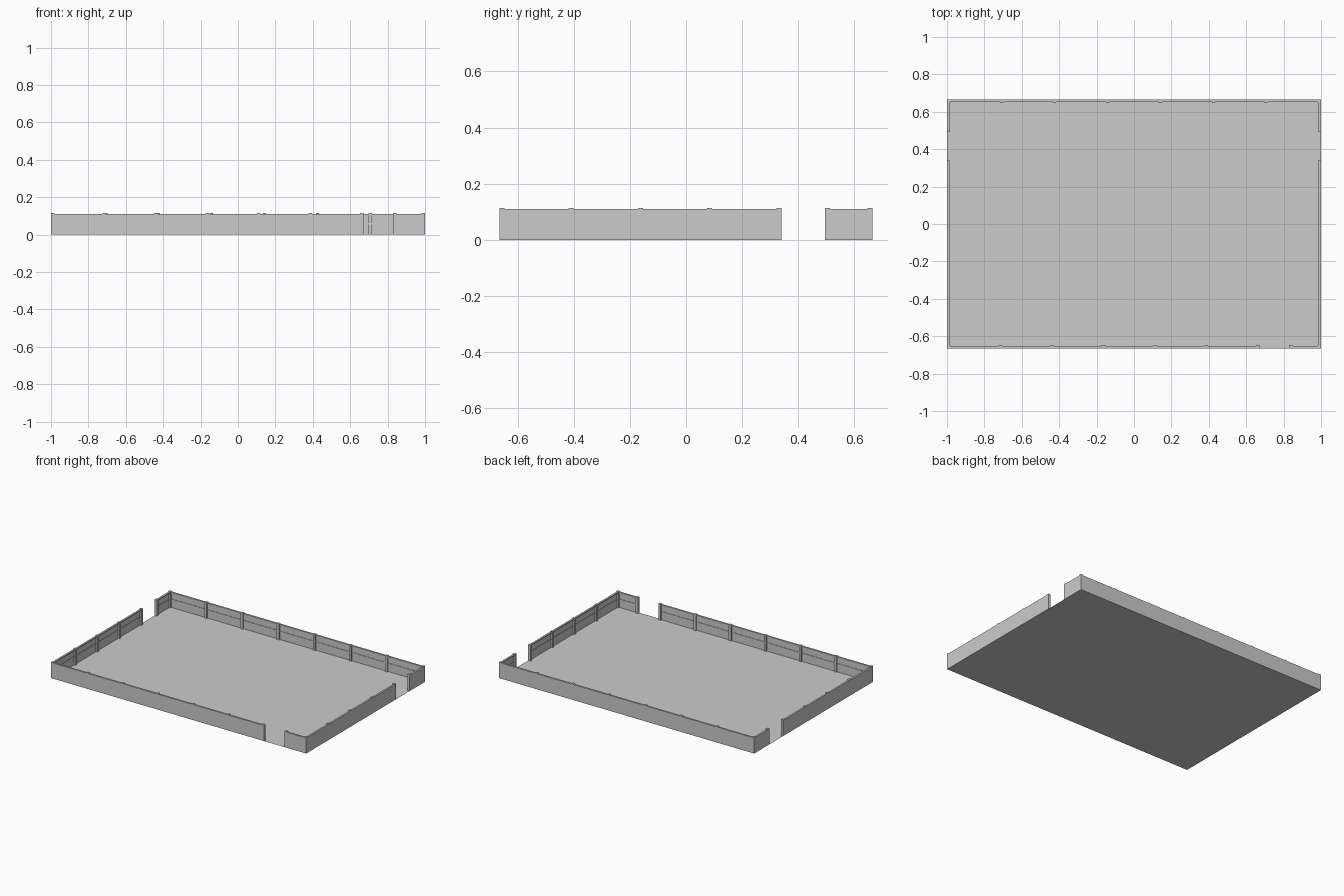
import bpy
from mathutils import Matrix, Vector

if "Cube" in bpy.data.objects:
    bpy.data.objects.remove(bpy.data.objects["Cube"])

HX, HY = 1.0, 0.665      # half size of the yard
WALL_H, POST_H = 0.110, 0.114
POST_W = 0.018


def box_object(name, boxes, frame):
    """Join axis-aligned boxes (min, max), given in a wall's own frame, into one object."""
    verts, faces = [], []
    for (x0, y0, z0), (x1, y1, z1) in boxes:
        n = len(verts)
        for z in (z0, z1):
            for x, y in ((x0, y0), (x1, y0), (x1, y1), (x0, y1)):
                verts.append(frame @ Vector((x, y, z)))
        faces += [[n + i for i in f] for f in
                  ((3, 2, 1, 0), (4, 5, 6, 7), (0, 1, 5, 4),
                   (1, 2, 6, 5), (2, 3, 7, 6), (3, 0, 4, 7))]
    mesh = bpy.data.meshes.new(name)
    mesh.from_pydata(verts, [], faces)
    if frame.determinant() < 0:
        mesh.flip_normals()
    obj = bpy.data.objects.new(name, mesh)
    bpy.context.collection.objects.link(obj)
    return obj


def fence(side, spans, frame):
    """spans: (start, end, bays). Local x runs along the wall, +y points inward."""
    panels, rails, posts = [], [], []
    for a, b, bays in spans:
        panels.append(((a, 0, 0), (b, 0.007, WALL_H - 0.005)))
        # top cap, middle rail
        rails.append(((a, 0, WALL_H - 0.007), (b, 0.013, WALL_H)))
        rails.append(((a, 0.006, 0.055), (b, 0.010, 0.061)))
        for i in range(bays + 1):
            x = a + (b - a - POST_W) * i / bays
            posts.append(((x, 0, 0), (x + POST_W, 0.017, POST_H)))
    box_object(side + "_panels", panels, frame)
    box_object(side + "_rails", rails, frame)
    box_object(side + "_posts", posts, frame)


# Floor sheet
bpy.ops.mesh.primitive_plane_add(size=2)
floor = bpy.context.object
floor.name = "floor"
floor.data.transform(Matrix.Diagonal((HX, HY, 1, 1)))

# Front wall with one gateway, back wall unbroken
fence("front_wall", [(-HX, 0.67, 6), (0.83, HX, 1)], Matrix.Translation((0, -HY, 0)))
fence("back_wall", [(-HX, HX, 7)],
      Matrix.Translation((0, HY, 0)) @ Matrix.Diagonal((1, -1, 1, 1)))

# Side walls, mirrored, each with a gateway
for side, s in (("left_wall", -1), ("right_wall", 1)):
    frame = Matrix(((0, -s, 0, s * HX), (1, 0, 0, 0), (0, 0, 1, 0), (0, 0, 0, 1)))
    fence(side, [(-HY, 0.34, 4), (0.495, HY, 1)], frame)
